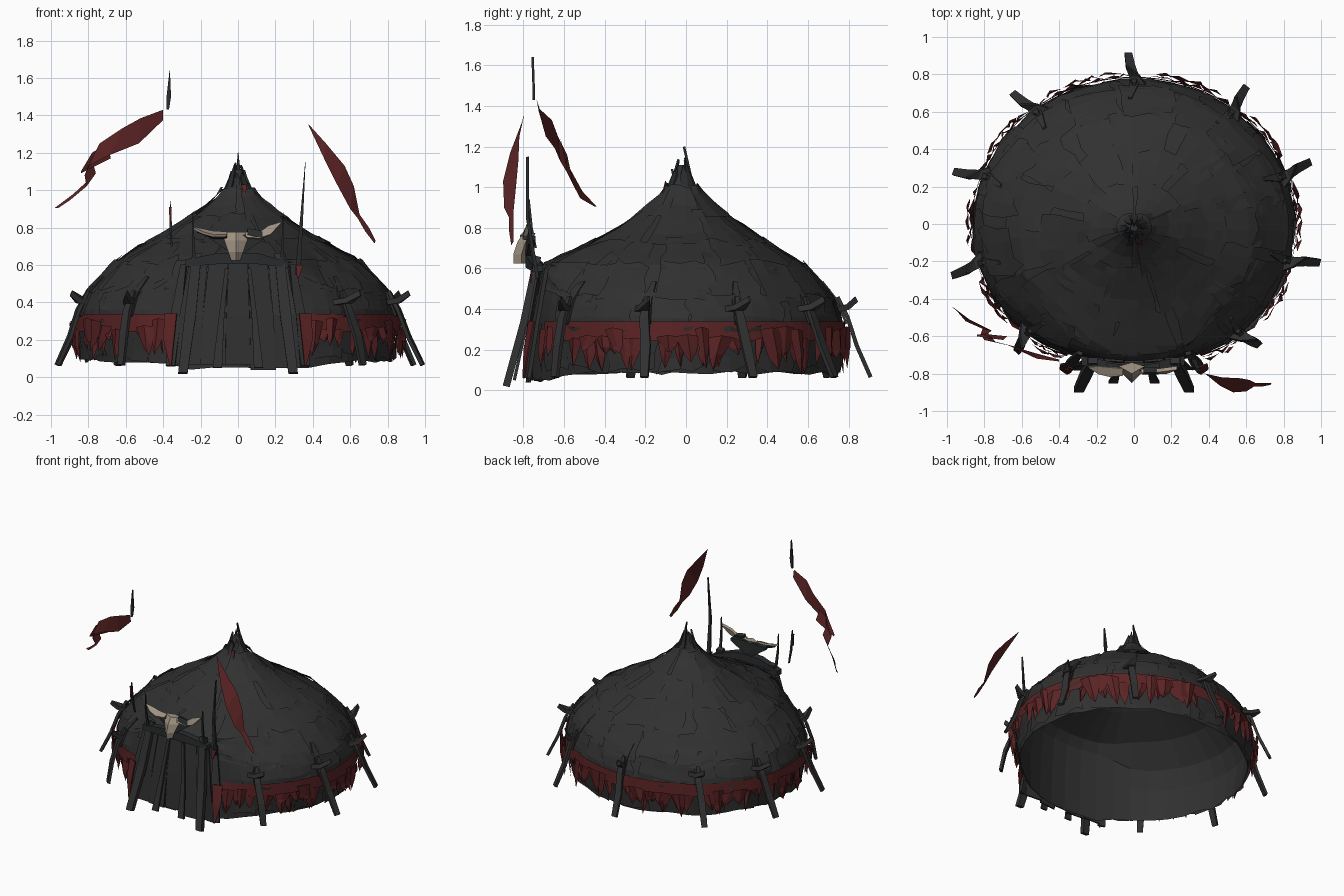
import bpy, bmesh, math, random
from mathutils import Vector as V

if "Cube" in bpy.data.objects:
    bpy.data.objects.remove(bpy.data.objects["Cube"])
random.seed(7)
U = random.uniform

def mat(name, c):
    m = bpy.data.materials.new(name)
    m.diffuse_color = (*c, 1)
    m.use_nodes = True
    m.node_tree.nodes["Principled BSDF"].inputs["Base Color"].default_value = m.diffuse_color
    return m
HIDE = mat("charcoal hide", (0.030, 0.030, 0.030))
DARK = mat("dark wood", (0.023, 0.025, 0.026))
RED = mat("dried red cloth", (0.105, 0.017, 0.018))
BONE = mat("bone", (0.36, 0.30, 0.23))

def mesh(name, verts, faces, m, fix=False):
    me = bpy.data.meshes.new(name)
    me.from_pydata([tuple(v) for v in verts], [], faces)
    if fix:
        bm = bmesh.new(); bm.from_mesh(me)
        bmesh.ops.recalc_face_normals(bm, faces=bm.faces)
        bm.to_mesh(me); bm.free()
    me.materials.append(m)
    ob = bpy.data.objects.new(name, me)
    bpy.context.collection.objects.link(ob)
    return ob

def slab(name, pts, widths, thick, side, m):
    """Tapered flat bar following pts, widened along side."""
    vs, fs = [], []
    s = V(side).normalized()
    pts = [V(p) for p in pts]
    n = s.cross(pts[-1] - pts[0]).normalized() * thick / 2
    for p, w in zip(pts, widths):
        h = s * w / 2
        vs += [p - h - n, p + h - n, p + h + n, p - h + n]
    for i in range(len(pts) - 1):
        for k in range(4):
            a, b = 4 * i + k, 4 * i + (k + 1) % 4
            fs.append((a, b, b + 4, a + 4))
    e = len(vs) - 4
    fs += [(3, 2, 1, 0), (e, e + 1, e + 2, e + 3)]
    return mesh(name, vs, fs, m, True)

# Tent profiles (radius, height): round sides, and raised porch at the front
SIDE = [(.02, 1.11), (.045, 1.05), (.10, .975), (.22, .87), (.42, .745), (.65, .62), (.80, .465), (.855, .33), (.825, .09)]
FRONT = [(.02, 1.11), (.045, 1.05), (.10, .975), (.22, .87), (.46, .74), (.74, .625), (.79, .56), (.815, .33), (.83, .05)]
RY = 0.91

def front_gap(a):
    return abs((math.degrees(a) + 90 + 180) % 360 - 180)

def tent(a, t, off=0.0):
    i = min(int(t), 7); f = t - i
    w = max(0, min(1, (42 - front_gap(a)) / 24)); w = w * w * (3 - 2 * w)
    q = [SIDE[k][j] * (1 - w) + FRONT[k][j] * w for k in (i, i + 1) for j in (0, 1)]
    r, z = q[0] + (q[2] - q[0]) * f, q[1] + (q[3] - q[1]) * f
    dr, dz = q[2] - q[0], q[3] - q[1]
    l = math.hypot(dr, dz)
    r += -dz / l * off; z += dr / l * off
    return V((r * math.cos(a), r * RY * math.sin(a) - .02 * min(z, 1), z))

# Main hide shell, open underneath, with a dark inward-facing lining
N = 40
hem = [U(-.015, .015) for k in range(N)]
for name, off, m in (("tent_shell", 0, HIDE), ("tent_lining", -.006, HIDE)):
    vs = [tent(2 * math.pi * k / N, t, off) for t in range(9) for k in range(N)]
    for v, h in zip(vs[-N:], hem):
        v.z += h
    fs = [((t + 1) * N + k, (t + 1) * N + (k + 1) % N, t * N + (k + 1) % N, t * N + k) for t in range(8) for k in range(N)]
    fs.append(tuple(range(N)))
    if off:
        fs = [f[::-1] for f in fs]
    mesh(name, vs, fs, m)

# Overlapping ragged hide patches
vs, fs = [], []
for t0, t1, n in ((1.6, 3.2, 6), (3, 4.3, 9), (4.1, 5.2, 13), (5, 6.2, 17), (6, 7.2, 19), (7.1, 7.95, 19)):
    for k in range(n):
        a0 = 2 * math.pi * (k + U(-.15, .15)) / n + t0
        a1 = a0 + 2 * math.pi / n * U(.85, 1.15)
        b = len(vs); sk = U(-.25, .25)
        lift = U(.003, .009)
        for j in range(4):
            for i in range(4):
                edge = i in (0, 3) or j in (0, 3)
                t = t0 + (t1 - t0) * j / 3 + sk * (i / 3 - .5) + (U(-.08, .08) if edge else 0)
                a = a0 + (a1 - a0) * i / 3 + (U(-.03, .03) if edge else 0)
                vs.append(tent(a, min(t, 8), lift + (U(-.002, .014) if edge else .002)))
        fs += [(b + 4 * (j + 1) + i, b + 4 * (j + 1) + i + 1, b + 4 * j + i + 1, b + 4 * j + i) for j in range(3) for i in range(3)]
mesh("hide_patches", vs, fs, HIDE)

STAKES = (90, 52, 20, -14, -48, 128, 160, 195, 228)

def ring(a, r, z):
    return V((r * math.cos(a), r * RY * math.sin(a) - .01, z))

def cloth(a, z, off):
    """Point on the outer wall at height z, pushed outward."""
    p = tent(a, 7 + (.33 - z) / .25, .012)
    p += V((math.cos(a), math.sin(a), 0)) * off
    p.z = z
    return p

# Red cloth band with tattered rags hanging between the stakes
vs, fs = [], []
n, s, e = 72, math.radians(-90 + 25), math.radians(270 - 25)
for k in range(n):
    a0, a1 = s + (e - s) * k / n, s + (e - s) * (k + 1) / n
    b = len(vs)
    vs += [cloth(a0, .338, .002), cloth(a1, .338, .002), cloth(a1, .245, .012), cloth(a0, .245, .012)]
    fs.append((b + 3, b + 2, b + 1, b))
mesh("red_band", vs, fs, RED)
vs, fs = [], []
for layer, count, out in ((0, 62, .012), (1, 50, .028)):
    for k in range(count):
        a = s + (e - s) * (k + .5 + U(-.2, .2)) / count
        near = min(abs((math.degrees(a) - d + 180) % 360 - 180) for d in STAKES)
        if near < (3 if layer == 0 else 7):
            continue
        h = (e - s) / count * U(.35, .75)
        a = max(s + h, min(e - h, a))
        d = U(.05, .175) if near > 4 else U(.03, .1)
        zt = .25 if layer == 0 else U(.26, .31)
        w = U(-.5, .5) * h
        o = [out + U(-.006, .016) for _ in range(5)]
        b = len(vs)
        vs += [cloth(a - h, zt, out), cloth(a, zt + .01, out + .012), cloth(a + h, zt, out),
               cloth(a + h * .6 + w, .245 - d * .5, o[0]), cloth(a + w, .245 - d * .45, o[1] + .015),
               cloth(a - h * .5 + w, .245 - d * .6, o[2]), cloth(a + w * 1.6, .245 - d, o[3] + .01)]
        fs += [(b + 5, b + 4, b + 1, b), (b + 4, b + 3, b + 2, b + 1), (b + 5, b + 6, b + 4), (b + 4, b + 6, b + 3)]
mesh("red_tatters", vs, fs, RED)

# Leaning stakes with a ragged binding near the top
for i, deg in enumerate(STAKES):
    a = math.radians(deg)
    sd = (-math.sin(a), math.cos(a), 0)
    r = 1.0 if -40 < deg < 220 else .955
    slab("stake_%d" % i, [ring(a, .83, .46), ring(a, .885, .36), ring(a + .02, .935, .22), ring(a + .03, r + .01, .065)],
         [.02, .045, .05, .04], .02, sd, HIDE)
    slab("stake_binding_%d" % i, [ring(a - .03, .83, .40), ring(a, .885, .41), ring(a + .04, .935, .45)],
         [.08, .055, .008], .03, sd, HIDE)
    slab("stake_strap_%d" % i, [tent(a + .03, 5.6, .012), tent(a, 6.2, .016), tent(a, 7, .02)],
         [.02, .045, .05], .012, sd, HIDE)

# Entrance curtains
for i in range(5):
    x = -.25 + .125 * i
    slab("door_flap_%d" % i, [(x * .85, -.735 + .05 * abs(x), .61), (x, -.765 + U(-.01, .01), .33), (x * 1.08, -.78 + U(-.015, .015), U(.03, .07))],
         [.10, .125, .135], .012, (1, U(-.15, .15), 0), HIDE)
for sx in (-1, 1):
    # Heavy entrance posts, inner splints and outer red rag
    slab("entrance_post", [(sx * .22, -.73, .66), (sx * .255, -.80, .33), (sx * .295, -.885, .02)], [.05, .06, .05], .035, (1, 0, 0), HIDE)
    slab("entrance_splint", [(sx * .29, -.69, .60), (sx * .33, -.74, .33), (sx * .36, -.78, .06)], [.03, .06, .05], .02, (1, .3 * sx, 0), HIDE)
    slab("door_splint", [(sx * .06, -.75, .58), (sx * .09, -.79, .3), (sx * .11, -.845, .05)], [.02, .03, .05], .015, (1, 0, 0), HIDE)
    slab("post_spike", [(sx * .235, -.75, .62), (sx * .24, -.77, .75), (sx * .242, -.775, .88)], [.02, .012, .003], .012, (1, 0, 0), DARK)
    slab("entrance_rag", [(sx * .36, -.76, .34), (sx * .37, -.785, .2), (sx * .36, -.80, .06)], [.07, .06, .008], .008, (1, .4 * sx, 0), RED)
slab("small_red_rag", [(.33, -.76, .60), (.32, -.765, .53)], [.04, .01], .008, (1, 0, 0), RED)

# Lintel and mount behind the skull
slab("lintel", [(-.28, -.73, .61), (-.1, -.765, .635), (.1, -.765, .635), (.27, -.73, .60)], [.04, .06, .06, .03], .05, (0, 0, 1), DARK)
slab("skull_mount", [(-.15, -.755, .75), (0, -.775, .70), (.14, -.755, .75)], [.02, .12, .02], .03, (0, 0, 1), DARK)

# Horned skull: shallow wedge-shaped head, one broad and one thin horn
rows = [(.07, .775, -.785), (.06, .73, -.815), (.04, .67, -.835), (.025, .625, -.835)]
vs, fs = [], []
for w, z, y in rows:
    vs += [(-.012 - w, y + .025, z), (-.012, y - .015, z), (-.012 + w, y + .025, z), (-.012, y + .045, z)]
for i in range(3):
    fs += [(4 * i + k, 4 * i + (k + 1) % 4, 4 * i + 4 + (k + 1) % 4, 4 * i + 4 + k) for k in range(4)]
fs += [(0, 1, 2, 3), (12, 13, 14, 15)]
mesh("skull", vs, fs, BONE, True)
slab("right_horn", [(.04, -.79, .76), (.11, -.79, .755), (.17, -.785, .785), (.23, -.77, .825)], [.03, .03, .05, .006], .02, (-.2, .3, 1), BONE)
slab("left_horn", [(-.06, -.79, .765), (-.13, -.79, .765), (-.19, -.78, .78), (-.245, -.765, .80)], [.04, .055, .045, .004], .014, (0, 1, .4), BONE)
slab("left_horn_wrap", [(-.06, -.785, .752), (-.13, -.785, .752), (-.22, -.77, .78)], [.02, .02, .006], .02, (0, .4, 1), DARK)
slab("right_horn_wrap", [(.05, -.785, .775), (.10, -.785, .765), (.13, -.785, .76)], [.035, .04, .03], .03, (0, .3, 1), DARK)

# Banner poles
slab("left_pole_tip", [(-.375, -.75, 1.43), (-.37, -.75, 1.50), (-.365, -.755, 1.64)], [.012, .024, .002], .012, (1, 0, 0), DARK)
slab("left_pole_base", [(-.355, -.74, .70), (-.36, -.76, .80), (-.36, -.775, .94)], [.008, .014, .003], .012, (1, 0, 0), DARK)
slab("left_pole_rag", [(-.362, -.775, .91), (-.362, -.775, .82)], [.016, .006], .016, (1, 0, 0), RED)
slab("right_pole", [(.32, -.73, .55), (.34, -.78, .85), (.36, -.78, 1.15)], [.03, .016, .002], .016, (1, 0, 0), DARK)

# Torn banners: ribbons between an upper and a lower edge
def banner(name, top, low):
    n = len(top)
    vs = [v for p in zip(top, low) for v in p]
    mesh(name, vs, [(2 * i, 2 * i + 1, 2 * i + 3, 2 * i + 2) for i in range(n - 1)], RED)
banner("left_banner",
       [(-.40, -.735, 1.43), (-.52, -.72, 1.385), (-.62, -.66, 1.33), (-.74, -.63, 1.25), (-.78, -.585, 1.16), (-.76, -.57, 1.09), (-.88, -.51, .98), (-.98, -.44, .905)],
       [(-.40, -.725, 1.375), (-.53, -.69, 1.25), (-.68, -.645, 1.19), (-.80, -.62, 1.13), (-.82, -.59, 1.08), (-.81, -.56, 1.02), (-.90, -.52, .945), (-.96, -.45, .905)])
banner("left_banner_tatter", [(-.70, -.62, 1.25), (-.78, -.61, 1.2), (-.84, -.6, 1.10)], [(-.68, -.6, 1.17), (-.78, -.59, 1.12), (-.84, -.59, 1.09)])
banner("right_banner",
       [(.375, -.80, 1.355), (.47, -.82, 1.25), (.57, -.825, 1.13), (.62, -.835, 1.02), (.65, -.85, .87), (.70, -.85, .80), (.735, -.85, .73)],
       [(.38, -.80, 1.34), (.46, -.865, 1.17), (.53, -.90, 1.03), (.60, -.895, .90), (.64, -.87, .85), (.68, -.87, .78), (.73, -.86, .715)])

# Splintered poles at the peak, with a red scrap
for i in range(8):
    a = i * math.pi / 4 + U(-.2, .2)
    c, s = math.cos(a), math.sin(a)
    h = 1.2 if i == 2 else U(1.08, 1.16)
    q = .01 if i == 2 else U(.02, .05)
    slab("peak_spike_%d" % i, [(.075 * c, .07 * s - .02, .99), (.045 * c, .042 * s - .02, 1.06), (q * c, q * s - .02, h)],
         [.04, .03, .003], .012, (-s, c, 0), DARK)
slab("peak_red_scrap", [(.03, -.10, 1.03), (.04, -.115, .97)], [.03, .006], .006, (1, 0, 0), RED)
